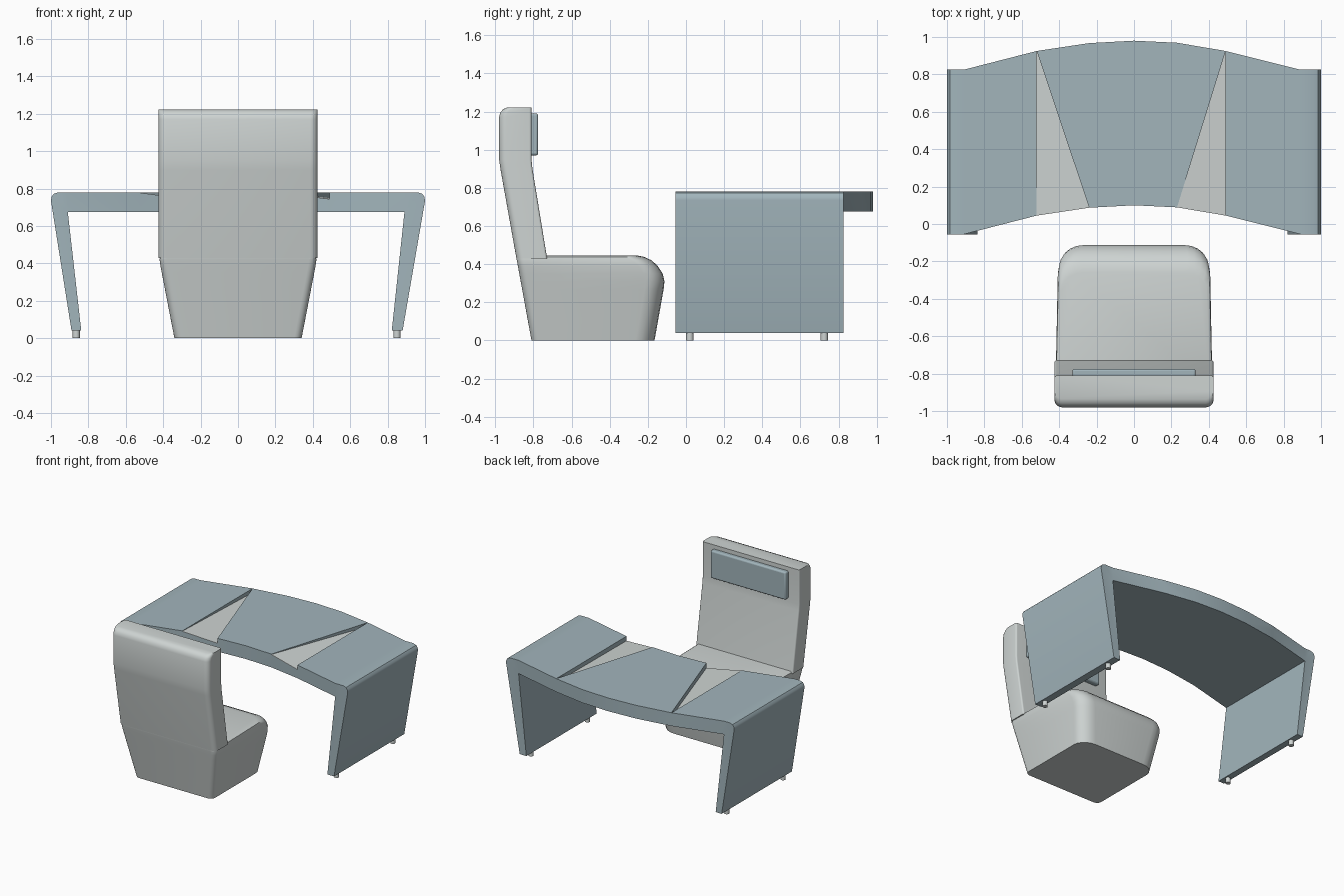
import bpy, bmesh, math

if "Cube" in bpy.data.objects:
    bpy.data.objects.remove(bpy.data.objects["Cube"])


def material(name, rgb):
    m = bpy.data.materials.new(name)
    m.diffuse_color = (*rgb, 1)
    m.use_nodes = True
    m.node_tree.nodes["Principled BSDF"].inputs["Base Color"].default_value = m.diffuse_color
    return m


BLUE = material("slate_blue", (0.36, 0.46, 0.50))
GREY = material("warm_grey", (0.62, 0.66, 0.65))


def make(name, verts, faces, mat=None, smooth=None):
    me = bpy.data.meshes.new(name)
    me.from_pydata(verts, [], faces)
    bm = bmesh.new()
    bm.from_mesh(me)
    bmesh.ops.recalc_face_normals(bm, faces=bm.faces)
    bm.to_mesh(me)
    bm.free()
    ob = bpy.data.objects.new(name, me)
    bpy.context.collection.objects.link(ob)
    if mat:
        me.materials.append(mat)
    if smooth:
        shade(ob, smooth)
    return ob


def shade(ob, angle):
    bpy.ops.object.select_all(action='DESELECT')
    ob.select_set(True)
    bpy.context.view_layer.objects.active = ob
    bpy.ops.object.shade_smooth_by_angle(angle=math.radians(angle))


def loft(name, rings, mat, smooth=None):
    n = len(rings[0])
    verts = [p for r in rings for p in r]
    faces = [tuple(range(n)), tuple(range(len(verts) - n, len(verts)))]
    for k in range(len(rings) - 1):
        for i in range(n):
            j = (i + 1) % n
            faces.append((k*n + i, k*n + j, (k+1)*n + j, (k+1)*n + i))
    return make(name, verts, faces, mat, smooth)


def ring(z, y_rear, y_front, w_rear, w_front, r_rear, rx, ry, n=5):
    """Rounded horizontal section with separate front and rear corners."""
    pts = []
    for q, (sx, sy) in enumerate([(1, 1), (-1, 1), (-1, -1), (1, -1)]):
        w, y = (w_front, y_front) if sy > 0 else (w_rear, y_rear)
        ax, ay = (rx, ry) if sy > 0 else (r_rear, r_rear)
        for k in range(n + 1):
            t = math.pi / 2 * (q + k / n)
            pts.append((sx*(w - ax) + ax*math.cos(t), y - sy*ay + ay*math.sin(t), z))
    return pts


# Seat block: flared sides, rounded nose
seat_levels = [(0, -.165, 0), (.27, -.117, 0), (.31, -.113, 0), (.35, -.122, 0),
               (.39, -.148, 0), (.42, -.18, .002), (.438, -.22, .008), (.446, -.26, .02)]
rings = []
for z, yf, inset in seat_levels:
    s = min(z / .44, 1)
    rings.append(ring(z, -.81 - .183*z, yf, .34 + .085*s - inset, .34 + .073*s - inset,
                      .04, .12, .10))
loft("seat", rings, GREY, 35)

# Backrest: leaning lower half, upright top with rounded rear edge
back_levels = [(.43, -.889, -.728), (.90, -.973, -.805), (.95, -.98, -.81), (1.17, -.98, -.81),
               (1.195, -.974, -.81), (1.213, -.958, -.81), (1.222, -.935, -.81)]
loft("backrest", [ring(z, yr, yf, .425, .425, .04, .012, .012) for z, yr, yf in back_levels],
     GREY, 35)

# Headrest pad
bpy.ops.mesh.primitive_cube_add(size=1, location=(0, -.80, 1.08))
pad = bpy.context.object
pad.name = "headrest_pad"
pad.scale = (.66, .05, .22)
bpy.ops.object.transform_apply(location=False, rotation=False, scale=True)
pad.data.materials.append(BLUE)
bev = pad.modifiers.new("bevel", 'BEVEL')
bev.width, bev.segments = .012, 3
shade(pad, 35)

# Desk: bent slab whose plan follows a faceted arc
ARC = [(-.91, -.055), (-.52, .045), (-.24, .087), (0, .10), (.23, .089), (.49, .045), (.89, -.055)]
DEPTH = .88


def arc_y(x, z=1):
    if z < .67:
        return -.055
    for (x0, y0), (x1, y1) in zip(ARC, ARC[1:]):
        if x0 <= x <= x1:
            return y0 + (y1 - y0) * (x - x0) / (x1 - x0)
    return -.055


TOP, UNDER = .78, .675
L = [(-1, .735), (-.997, .755), (-.985, .772), (-.96, TOP)]
outer = [(-.89, .04)] + L + [(x, TOP) for x, _ in ARC] + [(-x, z) for x, z in L[::-1]] + [(.88, .04)]
under = [(x, UNDER) for x, _ in ARC]
inner = [(-.838, .04)] + [under[0]] * len(L) + under + [under[-1]] * len(L) + [(.822, .04)]
index, verts, faces = {}, [], []


def vert(p, back):
    key = (p, back)
    if key not in index:
        index[key] = len(verts)
        verts.append((p[0], arc_y(*p) + DEPTH * back, p[1]))
    return index[key]


def face(*corners):
    ids = list(dict.fromkeys(vert(p, b) for p, b in corners))
    if len(ids) > 2:
        faces.append(ids)


for k in range(len(outer) - 1):
    o0, o1, i0, i1 = outer[k], outer[k+1], inner[k], inner[k+1]
    face((o0, 0), (o1, 0), (i1, 0), (i0, 0))
    face((o0, 1), (o1, 1), (i1, 1), (i0, 1))
    face((o0, 0), (o1, 0), (o1, 1), (o0, 1))
    face((i0, 0), (i1, 0), (i1, 1), (i0, 1))
for k in (0, -1):
    face((outer[k], 0), (inner[k], 0), (inner[k], 1), (outer[k], 1))
desk = make("desk", verts, faces, BLUE)

# Wedge-shaped recesses in the desk top with tilted grey floors
for side, xo, xi, zo, zi, za in [("left", -.52, -.24, .775, .738, .745),
                                 ("right", .49, .23, .742, .775, .748)]:
    apex = (xo, arc_y(xo) + DEPTH, za)
    pout, pin = (xo, arc_y(xo), zo), (xi, arc_y(xi), zi)
    far = [tuple(a + (p - a) * 1.1 for a, p in zip(apex, q)) for q in (pout, pin)]
    base = [apex] + far
    cutter = loft(side + "_recess_cutter", [base, [(x, y, .9) for x, y, _ in base]], None)
    cutter.hide_render = True
    mod = desk.modifiers.new("recess", 'BOOLEAN')
    mod.object, mod.operation, mod.solver = cutter, 'DIFFERENCE', 'EXACT'
    bpy.ops.object.select_all(action='DESELECT')
    bpy.context.view_layer.objects.active = desk
    bpy.ops.object.modifier_apply(modifier=mod.name)
    bpy.data.objects.remove(cutter)
    tri = [apex, pout, pin]
    loft(side + "_recess_floor", [[(x, y, z + d) for x, y, z in tri] for d in (-.002, .002)], GREY)
shade(desk, 30)

# Desk feet
for x, side in ((-.865, "left"), (.85, "right")):
    for y, end in ((.02, "front"), (.725, "rear")):
        bpy.ops.mesh.primitive_cylinder_add(vertices=16, radius=.019, depth=.05, location=(x, y, .025))
        foot = bpy.context.object
        foot.name = f"{side}_{end}_foot"
        foot.data.materials.append(GREY)
        shade(foot, 35)
